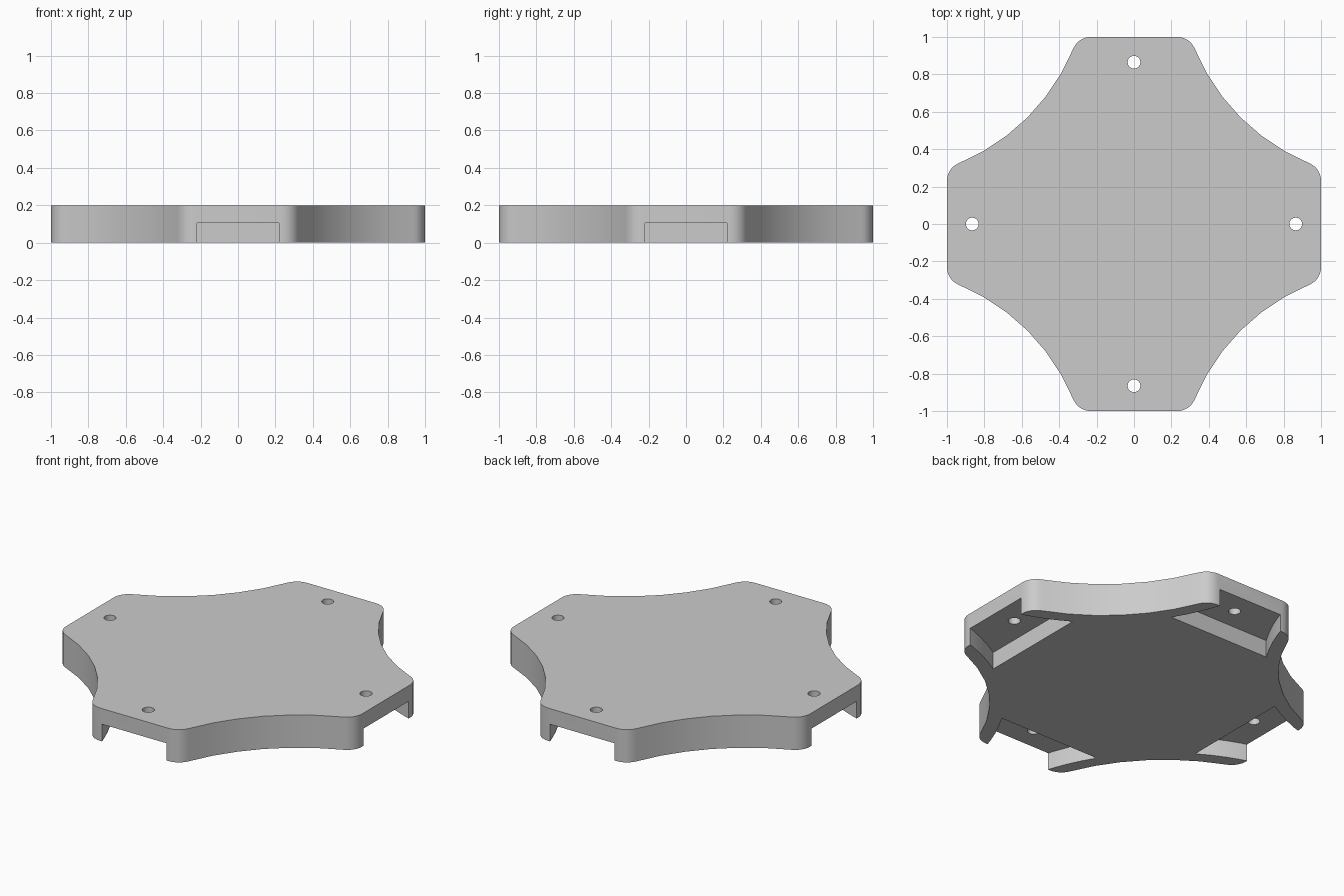
import bpy, bmesh
from math import sin, cos, asin, pi, sqrt, radians
from mathutils import Matrix, Vector

if "Cube" in bpy.data.objects:
    bpy.data.objects.remove(bpy.data.objects["Cube"])

H = 0.2            # plate thickness
C, R = 1.366, 1.126  # centre and radius of the concave scallops
FILLET = 0.1       # rounded arm corners
RP = 1.205         # pocket side radius (scallop plus wall)
POCKET_IN, POCKET_TOP = 0.73, 0.105


def arc(cx, cy, r, a0, a1, n):
    return [(cx + r * cos(a0 + (a1 - a0) * i / n),
             cy + r * sin(a0 + (a1 - a0) * i / n)) for i in range(n + 1)]


def extrude(bm, pts, z0, z1):
    face = bm.faces.new([bm.verts.new((x, y, z0)) for x, y in pts])
    res = bmesh.ops.extrude_face_region(bm, geom=[face])
    top = [v for v in res["geom"] if isinstance(v, bmesh.types.BMVert)]
    bmesh.ops.translate(bm, verts=top, vec=(0, 0, z1 - z0))


def turn(pts, k):
    rot = Matrix.Rotation(k * pi / 2, 2)
    return [tuple(rot @ Vector(p)) for p in pts]


def make_object(name, bm):
    bmesh.ops.recalc_face_normals(bm, faces=bm.faces)
    mesh = bpy.data.meshes.new(name)
    bm.to_mesh(mesh)
    bm.free()
    obj = bpy.data.objects.new(name, mesh)
    bpy.context.collection.objects.link(obj)
    return obj


# Plate outline: one quarter is fillet, scallop, fillet
fy = 1 - FILLET
fx = C - sqrt((R + FILLET) ** 2 - (C - fy) ** 2)
tilt = asin((C - fy) / (R + FILLET))
quarter = arc(fy, fx, FILLET, 0, pi / 2 - tilt, 6)
quarter += arc(C, C, R, 1.5 * pi - tilt, pi + tilt, 6)[1:]
quarter += arc(fx, fy, FILLET, tilt, pi / 2, 6)[1:]
outline = [p for k in range(4) for p in turn(quarter, k)]
bm = bmesh.new()
extrude(bm, outline, 0, H)
plate = make_object("plate", bm)

# Flared pockets under the arm ends
b0, b1 = asin((C - POCKET_IN) / RP), asin((C - 1.05) / RP)
side = arc(C, C, RP, 1.5 * pi - b0, 1.5 * pi - b1, 4)
pocket = side + [(x, -y) for x, y in reversed(side)]
bm = bmesh.new()
for k in range(4):
    extrude(bm, turn(pocket, k), -0.1, POCKET_TOP)
pockets = make_object("pocket_cutter", bm)

# Screw holes
bm = bmesh.new()
for k in range(4):
    extrude(bm, turn(arc(0.865, 0, 0.034, 0, 2 * pi, 24)[:-1], k), 0.05, H + 0.1)
holes = make_object("hole_cutter", bm)

# Cut and shade
bpy.context.view_layer.objects.active = plate
plate.select_set(True)
for cutter in (pockets, holes):
    cutter.hide_render = True
    mod = plate.modifiers.new("cut", 'BOOLEAN')
    mod.operation, mod.solver, mod.object = 'DIFFERENCE', 'EXACT', cutter
    bpy.ops.object.modifier_apply(modifier=mod.name)
    bpy.data.objects.remove(cutter)
bpy.ops.object.shade_smooth_by_angle(angle=radians(30))
